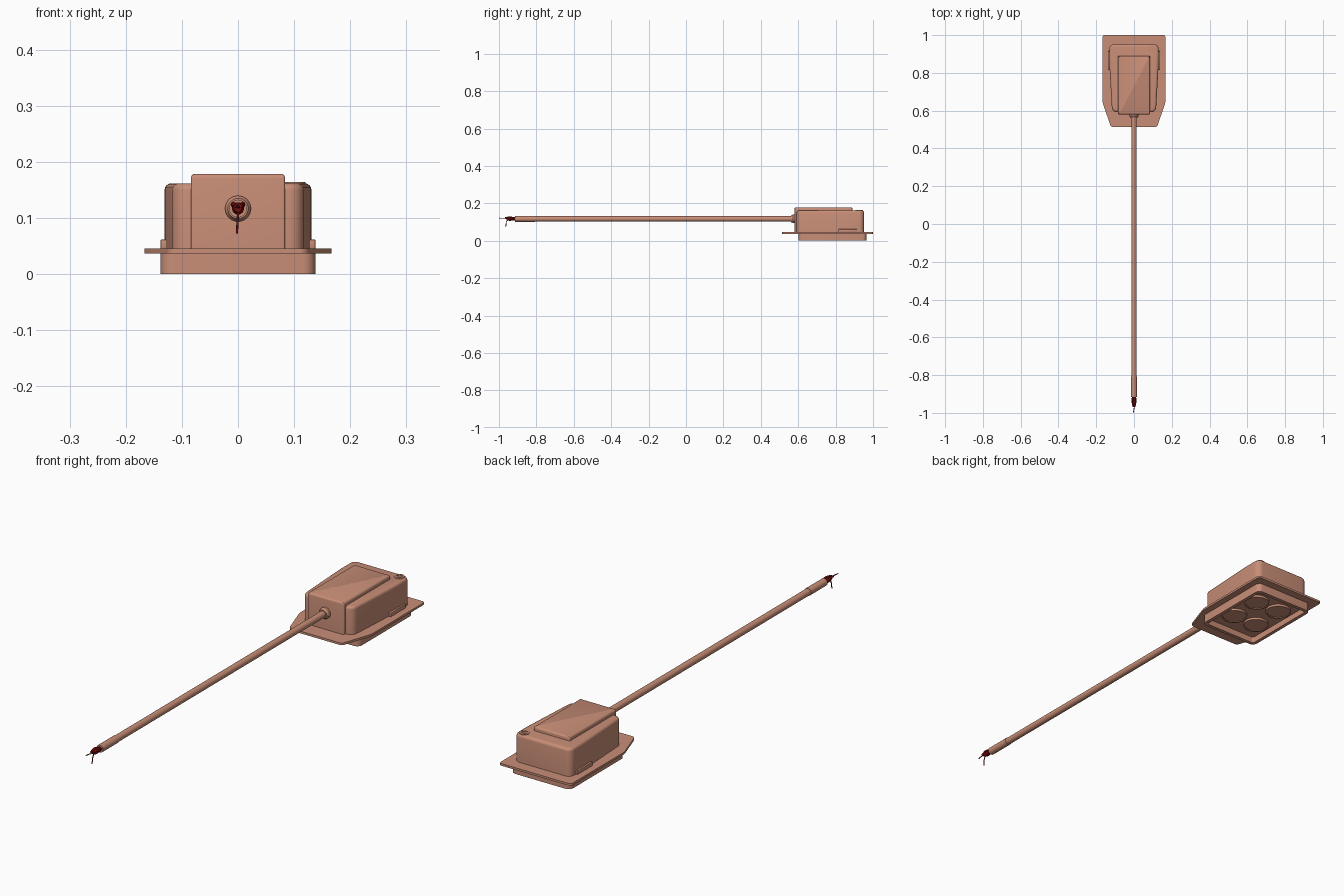
import bpy, bmesh, math
from mathutils import Vector

cube = bpy.data.objects.get("Cube")
if cube:
    bpy.data.objects.remove(cube, do_unlink=True)


def material(name, rgb):
    m = bpy.data.materials.new(name)
    m.use_nodes = True
    m.diffuse_color = (*rgb, 1)
    m.node_tree.nodes["Principled BSDF"].inputs["Base Color"].default_value = (*rgb, 1)
    return m


COPPER = material("copper tan", (0.58, 0.27, 0.185))
RED = material("dark red", (0.2, 0.004, 0.004))


def finish(name, bm, mat):
    bmesh.ops.recalc_face_normals(bm, faces=bm.faces)
    mesh = bpy.data.meshes.new(name)
    bm.to_mesh(mesh)
    bm.free()
    ob = bpy.data.objects.new(name, mesh)
    bpy.context.collection.objects.link(ob)
    mesh.materials.append(mat)
    bpy.ops.object.select_all(action="DESELECT")
    ob.select_set(True)
    bpy.context.view_layer.objects.active = ob
    bpy.ops.object.shade_smooth_by_angle(angle=math.radians(35))
    return ob


def prism(name, half, z0, z1, corner=0.0, edge=0.0, recess=None):
    """Symmetric outline (right half, front to back) raised from z0 to z1."""
    outline = half + [(-x, y) for x, y in reversed(half)]
    bm = bmesh.new()
    face = bm.faces.new([bm.verts.new((x, y, z0)) for x, y in outline])
    ext = bmesh.ops.extrude_face_region(bm, geom=[face])
    top = [v for v in ext["geom"] if isinstance(v, bmesh.types.BMVert)]
    bmesh.ops.translate(bm, verts=top, vec=(0, 0, z1 - z0))
    bmesh.ops.recalc_face_normals(bm, faces=bm.faces)
    if corner:
        sides = [e for e in bm.edges if abs(e.verts[0].co.z - e.verts[1].co.z) > 1e-4]
        bmesh.ops.bevel(bm, geom=sides, offset=corner, segments=6, profile=0.5,
                        affect="EDGES")
    if edge:
        rim = [e for e in bm.edges if all(v.co.z > z1 - 1e-5 for v in e.verts)]
        bmesh.ops.bevel(bm, geom=rim, offset=edge, segments=4, profile=0.5,
                        affect="EDGES")
    if recess:
        wall, depth = recess
        bm.faces.ensure_lookup_table()
        floor = min(bm.faces, key=lambda f: f.calc_center_median().z)
        bmesh.ops.inset_region(bm, faces=[floor], thickness=wall)
        hole = bmesh.ops.extrude_face_region(bm, geom=[floor])
        bmesh.ops.translate(bm, vec=(0, 0, depth), verts=[
            v for v in hole["geom"] if isinstance(v, bmesh.types.BMVert)])
        if floor.is_valid:
            bmesh.ops.delete(bm, geom=[floor], context="FACES_ONLY")
    return finish(name, bm, COPPER)


def turned(name, profile, origin, axis, mat=COPPER, sides=32):
    """Lathe a list of (distance along axis, radius) around an axis."""
    rot = Vector(axis).to_track_quat("Z", "Y")
    bm = bmesh.new()
    rings = []
    for d, r in profile:
        rings.append([bm.verts.new(Vector(origin) + rot @ Vector(
            (r * math.cos(a), r * math.sin(a), d)))
            for a in (2 * math.pi * i / sides for i in range(sides))])
    for a, b in zip(rings, rings[1:]):
        for i in range(sides):
            j = (i + 1) % sides
            bm.faces.new((a[i], a[j], b[j], b[i]))
    bm.faces.new(rings[0])
    bm.faces.new(rings[-1])
    return finish(name, bm, mat)


# Mounting plate with a narrowed front
prism("mounting_plate", [(0.122, 0.513), (0.167, 0.645), (0.167, 1.0)],
      0.037, 0.046, corner=0.012)

# Hollow skirt below the plate
prism("bottom_skirt", [(0.138, 0.602), (0.138, 0.965)], 0, 0.037,
      corner=0.022, recess=(0.015, 0.026))

# Housing, slightly narrower at the front, with its raised centre
prism("housing", [(0.116, 0.592), (0.131, 0.86), (0.131, 0.952)],
      0.045, 0.162, corner=0.026, edge=0.012)
prism("raised_cover", [(0.084, 0.58), (0.084, 0.89)], 0.045, 0.179,
      corner=0.004, edge=0.008)

# Side clips
for side, x in (("left", 0.131), ("right", -0.131)):
    bm = bmesh.new()
    bmesh.ops.create_cube(bm, size=1)
    bmesh.ops.scale(bm, vec=(0.014, 0.1, 0.017), verts=bm.verts)
    bmesh.ops.translate(bm, vec=(x, 0.865, 0.0535), verts=bm.verts)
    bmesh.ops.bevel(bm, geom=bm.edges[:], offset=0.002, segments=2,
                    profile=0.5, affect="EDGES")
    finish(side + "_clip", bm, COPPER)

# Ringed vent on the back corner of the housing
turned("vent", [(0, 0.02), (0.003, 0.02), (0.003, 0.013), (0.001, 0.013),
                (0.001, 0.008), (0.003, 0.008)], (0.1, 0.926, 0.161), (0, 0, 1))

# Four round pads inside the skirt
for x in (-0.058, 0.058):
    for y in (0.712, 0.855):
        turned("round_pad", [(0, 0.052), (0.010, 0.052), (0.010, 0.046),
                             (0.007, 0.046)], (x, y, 0.0265), (0, 0, -1))

# Cable, its gland and end sleeve
Z = 0.117
turned("cable_gland", [(0, 0.023), (0.014, 0.023), (0.018, 0.020), (0.024, 0.018)],
       (0, 0.585, Z), (0, -1, 0))
turned("cable", [(0, 0.0142), (1.4, 0.0142)], (0, 0.575, Z), (0, -1, 0))
turned("end_sleeve", [(0, 0.0158), (0.108, 0.0158)], (0, -0.807, Z), (0, -1, 0))

# Bare wires at the cable end
turned("wire_bundle", [(0, 0.009), (0.03, 0.011), (0.034, 0.011), (0.048, 0.006)],
       (0, -0.912, Z), (0, -1, 0), RED, 10)


def wire(name, points, radius):
    curve = bpy.data.curves.new(name, "CURVE")
    curve.dimensions = "3D"
    curve.bevel_depth = radius
    curve.bevel_resolution = 2
    curve.use_fill_caps = True
    curve.resolution_u = 6
    spline = curve.splines.new("BEZIER")
    spline.bezier_points.add(len(points) - 1)
    for p, co in zip(spline.bezier_points, points):
        p.co = co
        p.handle_left_type = p.handle_right_type = "AUTO"
    curve.materials.append(RED)
    bpy.context.collection.objects.link(bpy.data.objects.new(name, curve))


wire("straight_wire", [(0, -0.94, Z), (0.001, -0.97, 0.12), (-0.004, -1.0, 0.121)], 0.002)
wire("hanging_wire", [(0, -0.94, Z), (0, -0.956, 0.108), (-0.002, -0.964, 0.073)], 0.002)
for i, s in enumerate((-1, 1)):
    wire("short_wire_%d" % (i + 1),
         [(0.006 * s, -0.91, Z), (0.009 * s, -0.935, 0.125), (0.004 * s, -0.968, 0.122)],
         0.004)
